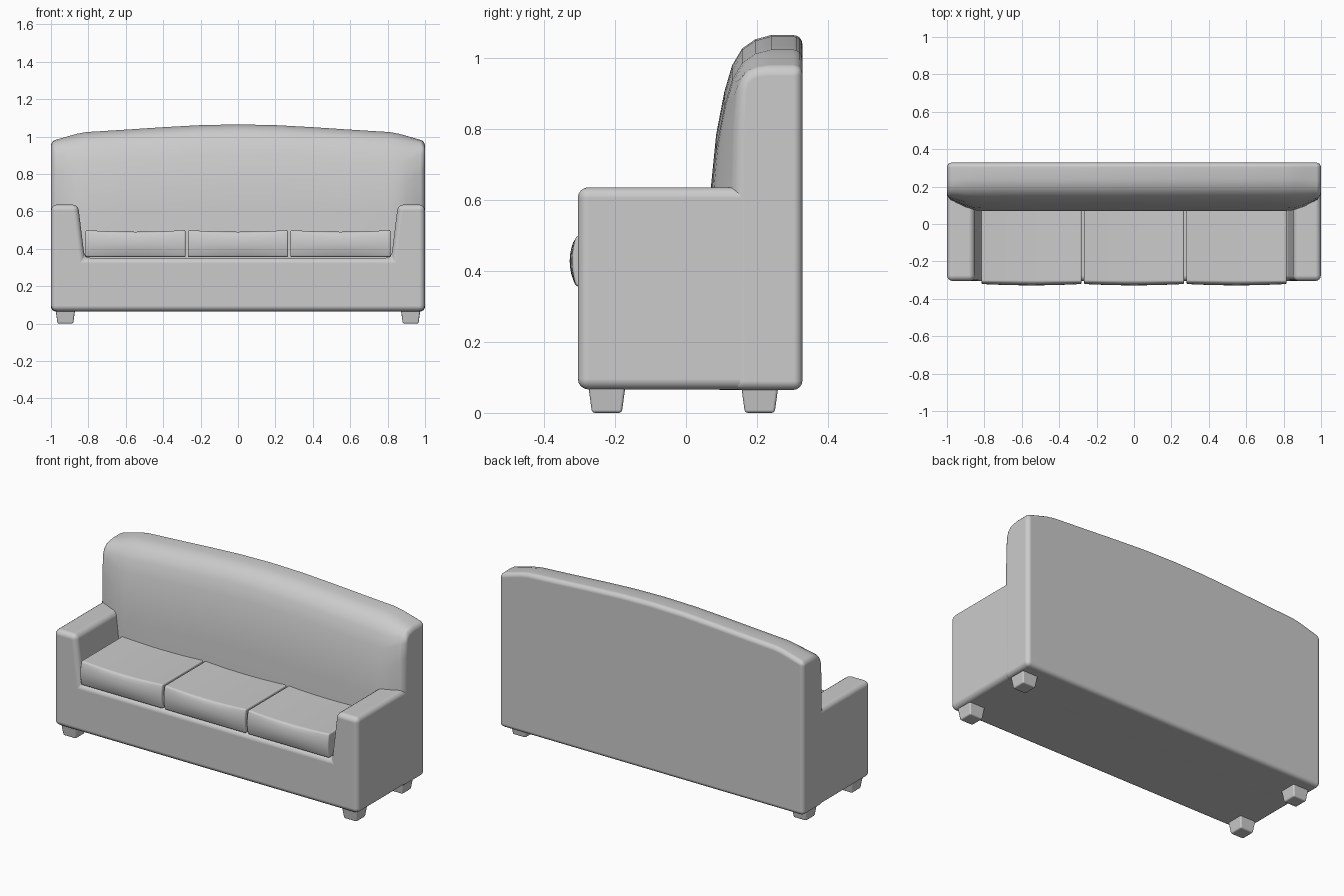
import bpy, bmesh

if "Cube" in bpy.data.objects:
    bpy.data.objects.remove(bpy.data.objects["Cube"])


def finish(name, bm, bevel, segments=4):
    """Turn a bmesh into a smooth object with softly rounded edges."""
    bmesh.ops.recalc_face_normals(bm, faces=bm.faces)
    mesh = bpy.data.meshes.new(name)
    bm.to_mesh(mesh)
    bm.free()
    mesh.shade_smooth()
    ob = bpy.data.objects.new(name, mesh)
    bpy.context.collection.objects.link(ob)
    mod = ob.modifiers.new("round_edges", 'BEVEL')
    mod.width = bevel
    mod.segments = segments
    mod.limit_method = 'ANGLE'
    mod.angle_limit = 0.7
    mod.harden_normals = True
    return ob


def loft(name, rings, bevel):
    """Skin a list of closed rings and cap both ends."""
    bm = bmesh.new()
    rows = [[bm.verts.new(p) for p in ring] for ring in rings]
    n = len(rows[0])
    for a, b in zip(rows, rows[1:]):
        for i in range(n):
            j = (i + 1) % n
            bm.faces.new((a[i], a[j], b[j], b[i]))
    bm.faces.new(rows[0])
    bm.faces.new(rows[-1])
    return finish(name, bm, bevel)


# Base and arms: one U-shaped profile extruded from front to back
half = [(0.82, 0.352), (0.855, 0.636), (0.999, 0.636), (0.999, 0.066)]
outline = half + [(-x, z) for x, z in reversed(half)]
loft("base_and_arms", [[(x, y, z) for x, z in outline] for y in (-0.305, 0.2)], 0.03)

# Backrest: crowned top, front face curving back, thinner at both ends
# profile points: (y, drop below the crown)
middle = [(0.24, 0.0), (0.195, 0.012), (0.158, 0.038), (0.13, 0.085),
          (0.108, 0.16), (0.085, 0.28), (0.07, 0.43)]
end = [(0.235, 0.0), (0.205, 0.003), (0.178, 0.012), (0.157, 0.032),
       (0.146, 0.06), (0.142, 0.15), (0.14, 0.35)]
# stations: (x, crown height, blend towards the end profile)
side = [(1.0, 0.975, 1.0), (0.96, 0.987, 0.68), (0.9, 1.004, 0.25), (0.86, 1.015, 0.07),
        (0.81, 1.024, 0.0), (0.6, 1.037, 0.0), (0.4, 1.05, 0.0), (0.2, 1.061, 0.0)]
stations = side + [(0, 1.065, 0.0)] + [(-x, h, t) for x, h, t in reversed(side)]
rings = []
for x, h, t in stations:
    ring = [(x, 0.328, 0.065), (x, 0.328, h)]
    for (ym, dm), (ye, de) in zip(middle, end):
        ring.append((x, ym + (ye - ym) * t, h - dm - (de - dm) * t))
    ring.append((x, ring[-1][1], 0.065))
    rings.append(ring)
loft("backrest", rings, 0.025)

# Seat cushions: bulging front, gently sagging top
for k in (-1, 0, 1):
    bm = bmesh.new()
    bmesh.ops.create_cube(bm, size=2)
    bmesh.ops.subdivide_edges(bm, edges=bm.edges, cuts=7, use_grid_fill=True)
    for v in bm.verts:
        u, w, s = v.co
        x = 0.268 * u
        y = -0.105 + 0.205 * w
        z = 0.428 + 0.072 * s
        if w < -0.99:
            y -= 0.018 * (1 - s * s) * (1 - 0.4 * u * u)
        if s > 0.99:
            z -= 0.009 * (1 - u * u)
        v.co = (x + k * 0.548, y, z)
    finish("seat_cushion", bm, 0.018, 3)

# Tapered feet
for x in (-0.923, 0.923):
    for y in (-0.223, 0.208):
        bm = bmesh.new()
        bmesh.ops.create_cube(bm, size=2)
        for v in bm.verts:
            r = 0.053 if v.co.z > 0 else 0.042
            v.co = (x + r * v.co.x, y + r * v.co.y, 0.08 if v.co.z > 0 else 0.0)
        finish("foot", bm, 0.008, 2)
